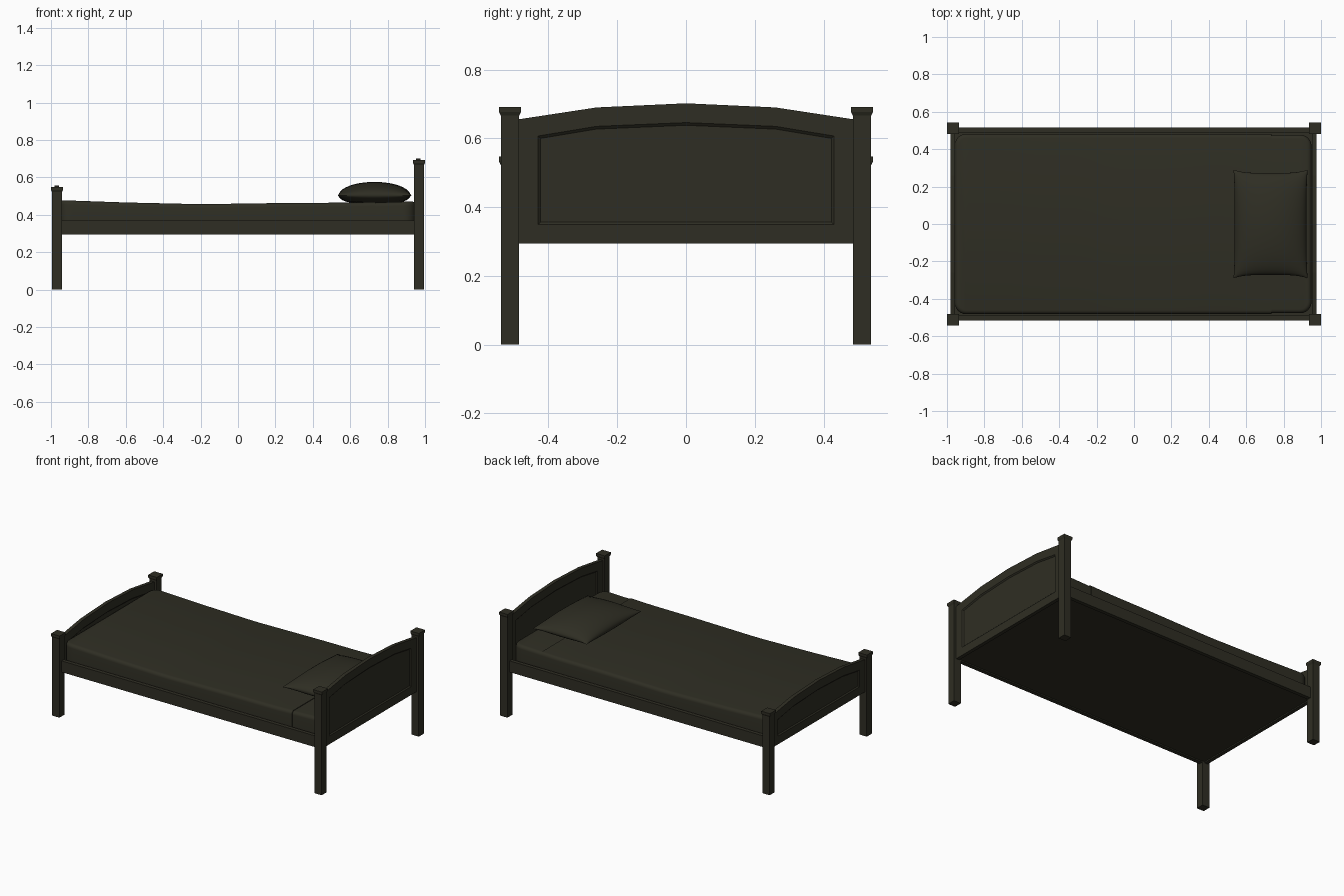
import bpy, bmesh, math
from mathutils import Vector

if "Cube" in bpy.data.objects:
    bpy.data.objects.remove(bpy.data.objects["Cube"])

mat = bpy.data.materials.new("dark olive")
mat.diffuse_color = (0.028, 0.027, 0.017, 1)
mat.use_nodes = True
mat.node_tree.nodes["Principled BSDF"].inputs["Base Color"].default_value = mat.diffuse_color


def finish(bm, name, smooth=False):
    bmesh.ops.recalc_face_normals(bm, faces=bm.faces[:])
    me = bpy.data.meshes.new(name)
    bm.to_mesh(me)
    bm.free()
    ob = bpy.data.objects.new(name, me)
    bpy.context.collection.objects.link(ob)
    me.materials.append(mat)
    if smooth:
        bpy.ops.object.select_all(action='DESELECT')
        ob.select_set(True)
        bpy.context.view_layer.objects.active = ob
        bpy.ops.object.shade_smooth_by_angle(angle=math.radians(50))
    return ob


def box_bm(x0, x1, y0, y1, z0, z1):
    bm = bmesh.new()
    bmesh.ops.create_cube(bm, size=1)
    for v in bm.verts:
        v.co = Vector((x0 + (v.co.x + .5) * (x1 - x0),
                       y0 + (v.co.y + .5) * (y1 - y0),
                       z0 + (v.co.z + .5) * (z1 - z0)))
    return bm


# Square posts with flared caps
def post(name, cx, cy, top):
    bm = bmesh.new()
    rings = []
    for h, z in ((.0265, 0), (.0265, top - .026), (.032, top - .015), (.032, top)):
        rings.append([bm.verts.new((cx + a * h, cy + b * h, z))
                      for a, b in ((-1, -1), (1, -1), (1, 1), (-1, 1))])
    for r, s in zip(rings, rings[1:]):
        for i in range(4):
            j = (i + 1) % 4
            bm.faces.new((r[i], r[j], s[j], s[i]))
    bm.faces.new(rings[0])
    bm.faces.new(rings[-1])
    finish(bm, name)


for sy, side in ((-1, "front"), (1, "back")):
    post("head_post_" + side, .968, sy * .512, .692)
    post("foot_post_" + side, -.968, sy * .512, .548)
    # Side rails
    ya, yb = sorted((sy * .490, sy * .515))
    finish(box_bm(-.95, .95, ya, yb, .295, .37), "side_rail_" + side)


# Arched end boards with a recessed panel on both faces
def outline(w, z0, zs, zm, zp, m=.26):
    return [(-w, z0), (w, z0), (w, zs), (m, zm), (0, zp), (-m, zm), (-w, zs)]


def end_board(name, cx, drop):
    outer = outline(.490, .295, .655 - drop, .690 - drop, .702 - drop)
    inner = outline(.430, .350, .607 - drop, .635 - drop, .646 - drop)
    sunk = outline(.423, .357, .600 - drop, .627 - drop, .638 - drop)
    bm = bmesh.new()
    rims = []
    for s in (-1, 1):
        loops = [[bm.verts.new((cx + s * t, y, z)) for y, z in pts]
                 for pts, t in ((outer, .012), (inner, .012), (sunk, .005))]
        for a, b in zip(loops, loops[1:]):
            for i in range(7):
                j = (i + 1) % 7
                bm.faces.new((a[i], a[j], b[j], b[i]))
        bm.faces.new(loops[-1])
        rims.append(loops[0])
    a, b = rims
    for i in range(7):
        j = (i + 1) % 7
        bm.faces.new((a[i], a[j], b[j], b[i]))
    finish(bm, name)


end_board("headboard", .965, 0)
end_board("footboard", -.969, .145)

# Flat base under the mattress
finish(box_bm(-.957, .953, -.492, .492, .303, .33), "bed_base")


# Height of the gently sagging top along the bed
def sag(x):
    pts = [(-.97, .476), (-.6, .463), (-.2, .454), (.3, .461), (.6, .462), (.97, .474)]
    for (xa, za), (xb, zb) in zip(pts, pts[1:]):
        if x <= xb:
            t = (x - xa) / (xb - xa)
            return za + (zb - za) * t
    return pts[-1][1]


# Rounded soft slab, optionally cut off at the head side
def soft_slab(name, x0, x1, w, lift, cut=None):
    bm = box_bm(x0, x1, -w, w, .325, .46)
    up = [e for e in bm.edges if abs(e.verts[0].co.z - e.verts[1].co.z) > .01]
    bmesh.ops.bevel(bm, geom=up, offset=.06, segments=6, profile=.5, affect='EDGES')
    rim = [e for e in bm.edges if all(v.co.z > .459 for v in e.verts)]
    bmesh.ops.bevel(bm, geom=rim, offset=.022, segments=4, profile=.5, affect='EDGES')
    for i in range(1, 24):
        bmesh.ops.bisect_plane(bm, geom=bm.verts[:] + bm.edges[:] + bm.faces[:],
                               plane_co=(-.96 + i * .08, 0, 0), plane_no=(1, 0, 0))
    if cut is not None:
        bmesh.ops.bisect_plane(bm, geom=bm.verts[:] + bm.edges[:] + bm.faces[:],
                               plane_co=(cut, 0, 0), plane_no=(1, 0, 0), clear_outer=True)
        bmesh.ops.holes_fill(bm, edges=[e for e in bm.edges if e.is_boundary], sides=0)
    for v in bm.verts:
        if v.co.z > .40:
            v.co.z += sag(v.co.x) - .46 + lift
    finish(bm, name, True)


soft_slab("mattress", -.950, .949, .477, -.001)
soft_slab("blanket", -.958, .955, .482, .003, .735)

# Pillow: two bulged grids sharing a pinched seam
bm = bmesh.new()
N = 20
for up in (1, -1):
    g = []
    for i in range(N + 1):
        row = []
        for j in range(N + 1):
            u, v = math.sin((i / N - .5) * math.pi), math.sin((j / N - .5) * math.pi)
            x = .73 + .198 * u * (1 - .03 * (1 - v ** 4))
            y = .29 * v * (1 - .06 * (1 - u ** 4))
            f = ((1 - u * u) * (1 - v * v)) ** .5
            z = .503 + (.073 * f if up > 0 else -.036 * min(1, 1.5 * f))
            row.append(bm.verts.new((x, y, z)))
        g.append(row)
    for i in range(N):
        for j in range(N):
            bm.faces.new((g[i][j], g[i + 1][j], g[i + 1][j + 1], g[i][j + 1]))
bmesh.ops.remove_doubles(bm, verts=bm.verts[:], dist=.0003)
finish(bm, "pillow", True)
